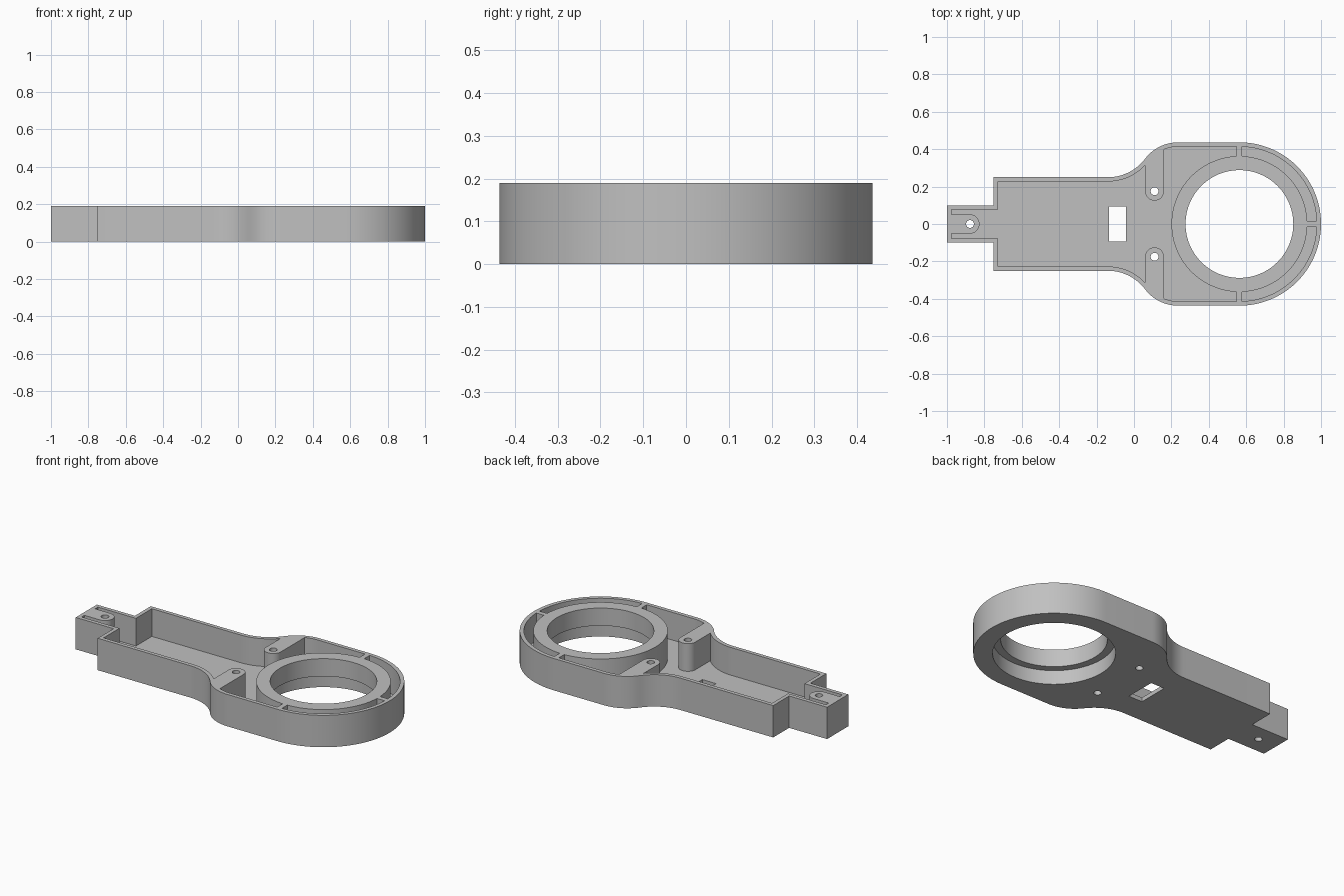
import bpy, bmesh
from math import sin, cos, atan, radians, degrees

cube = bpy.data.objects.get("Cube")
if cube:
    bpy.data.objects.remove(cube, do_unlink=True)

HEIGHT, FLOOR, WALL = 0.19, 0.025, 0.023
RING_X = 0.5635


def arc(cx, cy, r, a0, a1, n):
    angles = [radians(a0 + (a1 - a0) * i / n) for i in range(n + 1)]
    return [(cx + r * cos(a), cy + r * sin(a)) for a in angles]


def circle(cx, cy, r, n=96):
    return arc(cx, cy, r, 0, 360, n)[:-1]


def rect(x0, x1, y0, y1):
    return [(x0, y0), (x1, y0), (x1, y1), (x0, y1)]


def prism(name, points, z0, z1):
    """Extrude a flat outline between two heights."""
    bm = bmesh.new()
    face = bm.faces.new([bm.verts.new((x, y, z0)) for x, y in points])
    top = bmesh.ops.extrude_face_region(bm, geom=[face])["geom"]
    verts = [v for v in top if isinstance(v, bmesh.types.BMVert)]
    bmesh.ops.translate(bm, verts=verts, vec=(0, 0, z1 - z0))
    bmesh.ops.recalc_face_normals(bm, faces=bm.faces)
    mesh = bpy.data.meshes.new(name)
    bm.to_mesh(mesh)
    bm.free()
    obj = bpy.data.objects.new(name, mesh)
    bpy.context.collection.objects.link(obj)
    return obj


def cut(target, cutter):
    """Subtract the cutter from the target and discard it."""
    mod = target.modifiers.new("cut", 'BOOLEAN')
    mod.operation, mod.solver, mod.object = 'DIFFERENCE', 'EXACT', cutter
    bpy.context.view_layer.objects.active = target
    bpy.ops.object.modifier_apply(modifier=mod.name)
    bpy.data.objects.remove(cutter, do_unlink=True)


def outline(d):
    """Housing outline, moved inward by d."""
    x0, y0, x1, y1 = -0.14, 0.25, 0.235, 0.4365
    half = atan((y1 - y0) / (x1 - x0))
    sweep = degrees(2 * half)
    r_in = 0.25
    r_out = (x1 - x0) / sin(2 * half) - r_in
    upper = [(-1 + d, 0.1 - d), (-0.75 + d, 0.1 - d), (-0.75 + d, y0 - d)]
    upper += arc(x0, y0 + r_in, r_in + d, -90, -90 + sweep, 16)
    upper += arc(x1, y1 - r_out, r_out - d, 90 + sweep, 90, 16)[1:]
    upper += arc(RING_X, 0, y1 - d, 90, 0, 32)
    return upper + [(x, -y) for x, y in reversed(upper[:-1])]


# Outer body
housing = prism("housing", outline(0), 0, HEIGHT)

# Pocket, leaving the bearing ring, ribs and screw bosses standing
pocket = prism("pocket_cutter", outline(WALL), FLOOR, 0.3)
side_boss = arc(0.11, 0.175, 0.05, 180, 360, 24) + [(0.16, 0.6), (0.06, 0.6)]
islands = {
    "ring": circle(RING_X, 0, 0.363),
    "cross_rib": rect(RING_X - 0.015, RING_X + 0.015, -0.6, 0.6),
    "end_rib": rect(RING_X, 1.2, -0.015, 0.015),
    "left_boss": side_boss,
    "right_boss": [(x, -y) for x, y in side_boss],
    "tab_boss": arc(-0.877, 0, 0.051, -90, 90, 24) + [(-1.2, 0.051), (-1.2, -0.051)],
}
for name, points in islands.items():
    cut(pocket, prism(name, points, -0.1, 0.4))
cut(housing, pocket)

# Bearing bore, wider seat below, cable slot and screw holes
cut(housing, prism("bore", circle(RING_X, 0, 0.288), -0.1, 0.4))
cut(housing, prism("seat", circle(RING_X, 0, 0.332), -0.1, 0.085))
cut(housing, prism("cable_slot", rect(-0.134, -0.043, -0.093, 0.093), -0.1, 0.1))
for x, y in ((0.11, 0.175), (0.11, -0.175), (-0.877, 0)):
    cut(housing, prism("screw_hole", circle(x, y, 0.021, 32), -0.1, 0.4))

# Single grey material
grey = bpy.data.materials.new("light_grey")
grey.use_nodes = True
colour = (0.53, 0.53, 0.53, 1)
grey.diffuse_color = colour
grey.node_tree.nodes["Principled BSDF"].inputs["Base Color"].default_value = colour
housing.data.materials.clear()
housing.data.materials.append(grey)
for poly in housing.data.polygons:
    poly.material_index = 0

bpy.ops.object.select_all(action='DESELECT')
housing.select_set(True)
bpy.context.view_layer.objects.active = housing
bpy.ops.object.shade_smooth_by_angle(angle=radians(30))
